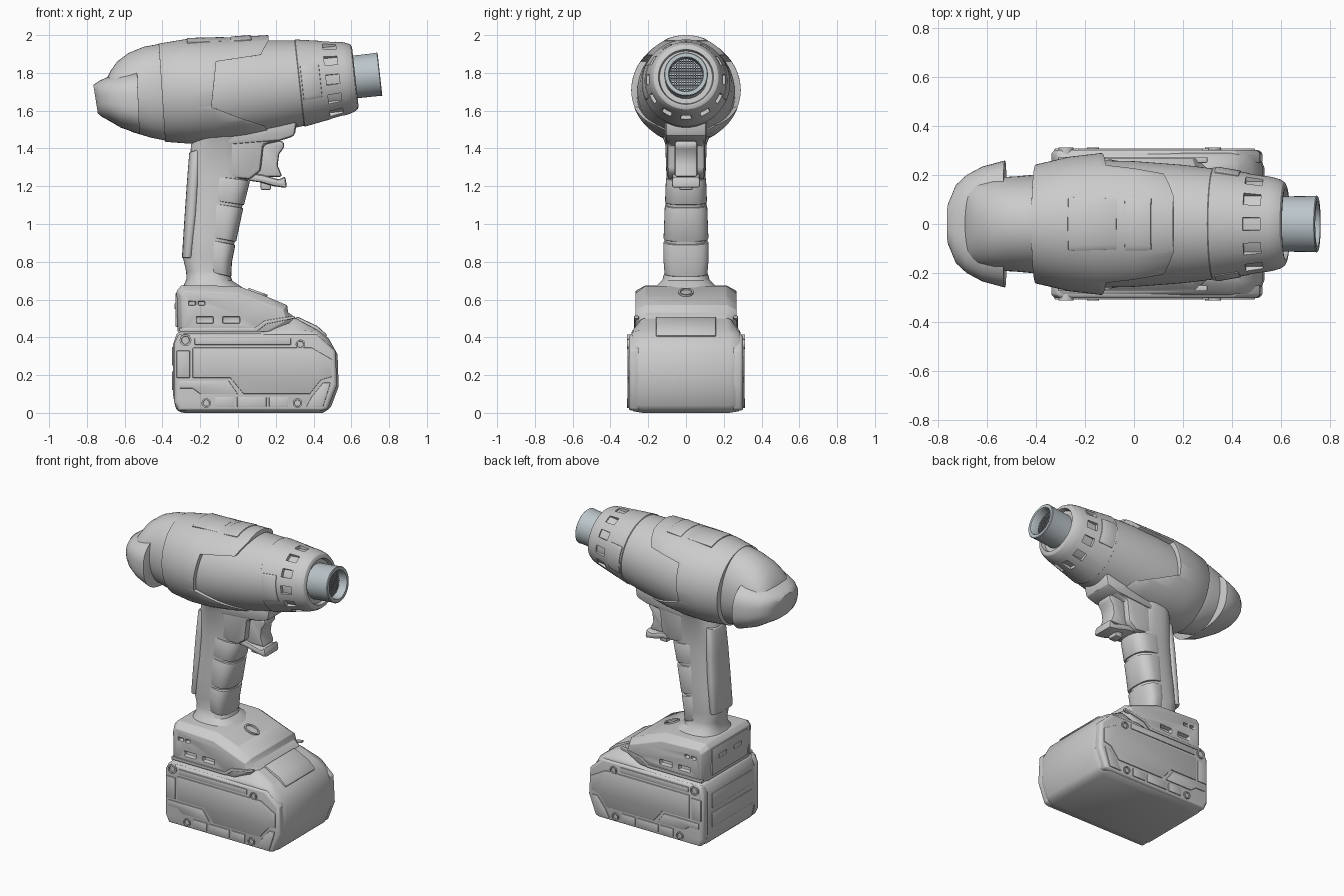
import bpy, bmesh, math
from mathutils import Vector, Matrix

if "Cube" in bpy.data.objects:
    bpy.data.objects.remove(bpy.data.objects["Cube"])

TILT = math.radians(6.3)                       # barrel axis rises towards the nozzle
BARREL = Matrix.Translation((0, 0, 1.71)) @ Matrix.Rotation(-TILT, 4, 'Y')
parts, cutters = [], []


def make(name, shells, bevel=0.0, mirror=False, cut=None, color=None, helper=False):
    """Skin each list of rings into a closed shell, all in one object."""
    bm = bmesh.new()
    for rings in shells:
        vs = [[bm.verts.new(p) for p in r] for r in rings]
        n = len(vs[0])
        for a, b in zip(vs, vs[1:]):
            for i in range(n):
                j = (i + 1) % n
                bm.faces.new((a[i], a[j], b[j], b[i]))
        bm.faces.new(vs[0][::-1])
        bm.faces.new(vs[-1])
    bmesh.ops.recalc_face_normals(bm, faces=bm.faces)
    me = bpy.data.meshes.new(name)
    bm.to_mesh(me)
    bm.free()
    ob = bpy.data.objects.new(name, me)
    bpy.context.collection.objects.link(ob)
    if cut:
        m = ob.modifiers.new("cut", 'BOOLEAN')
        m.operation, m.object, m.solver = 'DIFFERENCE', cut, 'EXACT'
    if bevel:
        m = ob.modifiers.new("bevel", 'BEVEL')
        m.width, m.segments, m.angle_limit = bevel, 2, math.radians(33)
        m.limit_method = 'ANGLE'
    if mirror:
        ob.modifiers.new("mirror", 'MIRROR').use_axis = (False, True, False)
    if color:
        mat = bpy.data.materials.new(name)
        mat.diffuse_color = color
        mat.use_nodes = True
        mat.node_tree.nodes["Principled BSDF"].inputs["Base Color"].default_value = mat.diffuse_color
        me.materials.append(mat)
    ob.hide_render = helper
    (cutters if helper else parts).append(ob)
    return ob


def loft(sections, e=1.0, n=56):
    """Superellipse rings from (xa, za, xb, zb, half width)."""
    rings = []
    for xa, za, xb, zb, w in sections:
        a, b = Vector((xa, 0, za)), Vector((xb, 0, zb))
        c, v, ring = (a + b) / 2, (a - b) / 2, []
        for i in range(n):
            t = 2 * math.pi * i / n
            co, si = math.cos(t), math.sin(t)
            ring.append(c + v * math.copysign(abs(co) ** e, co)
                        + Vector((0, w * math.copysign(abs(si) ** e, si), 0)))
        rings.append(ring)
    return rings


def lathe(profile):
    """Turn an (s, r) profile round the barrel axis."""
    secs = []
    for s, r in profile:
        a, b = BARREL @ Vector((s, 0, r)), BARREL @ Vector((s, 0, -r))
        secs.append((a.x, a.z, b.x, b.z, r))
    return loft(secs, n=72)


def wrap(s0, s1, ang, half, r_in, r0, r1, n=10):
    """Curved block hugging the barrel."""
    rings = []
    for i in range(n + 1):
        t = ang - half + 2 * half * i / n
        rings.append([BARREL @ Vector((s, r * math.sin(t), r * math.cos(t)))
                      for s, r in ((s0, r_in), (s1, r_in), (s1, r1), (s0, r0))])
    return rings


def prism(pts, *ys):
    return [[(x, y, z) for x, z in pts] for y in ys]


def rect(x0, x1, z0, z1):
    return [(x0, z0), (x1, z0), (x1, z1), (x0, z1)]


def shrink(pts, k, cx, cz):
    return [(cx + (x - cx) * k, cz + (z - cz) * k) for x, z in pts]


# Barrel: inner body, and rear shell with C-shaped side cutouts
make("barrel_body", [lathe([(-.36, .24), (-.2, .262), (0, .257), (.2, .242), (.335, .226)])])
side_cut = make("side_cutter", [prism([(-.14, 1.62), (-.115, 1.86), (.12, 1.895), (.16, 1.97), (.4, 1.97),
                                       (.4, 1.48), (.17, 1.48), (.14, 1.52), (0, 1.565)], -.5, .5)], helper=True)
make("rear_shell", [loft([(-.42, 1.955, -.385, 1.435, .243), (-.28, 1.978, -.25, 1.425, .275),
                          (-.16, 1.984, -.11, 1.432, .29), (0, 1.99, .04, 1.45, .28),
                          (.16, 2.0, .18, 1.477, .255)], n=72)], bevel=.01, cut=side_cut)
make("top_panels", [wrap(-.24, -.04, 0, .38, .26, .303, .286), wrap(-.01, .1, 0, .4, .26, .285, .281)], bevel=.006)

# Tail: dome and wrap-round bumper
make("tail_dome", [loft([(-.38, 1.96, -.36, 1.437, .205), (-.50, 1.938, -.46, 1.457, .195),
                         (-.58, 1.905, -.56, 1.487, .19), (-.64, 1.86, -.64, 1.53, .175),
                         (-.675, 1.81, -.69, 1.56, .155), (-.70, 1.76, -.72, 1.59, .13)], e=.95)], bevel=.01)
make("tail_bumper", [loft([(-.766, 1.737, -.742, 1.585, .09), (-.735, 1.758, -.72, 1.567, .16),
                           (-.69, 1.778, -.68, 1.545, .20), (-.62, 1.80, -.62, 1.51, .235),
                           (-.535, 1.825, -.52, 1.475, .26)], e=.75)], bevel=.012)

# Front collar with twelve notches, side windows and nozzle
notches = make("notch_cutter", [wrap(.47, .54, math.radians(30 * i), .13, .188, .26, .26, 4)
                                for i in range(12)], helper=True)
make("front_collar", [lathe([(.325, .225), (.33, .232), (.57, .192), (.6, .183), (.618, .172), (.625, .158),
                             (.625, .146), (.6, .14), (.6, .09)])], cut=notches)
make("collar_windows", [wrap(.34, .44, math.pi / 2, .42, .2, .235, .218)], bevel=.005, mirror=True)
STEEL = (.50, .56, .59, 1)
make("nozzle", [lathe([(.58, .113), (.735, .114), (.752, .116), (.756, .112), (.756, .093), (.745, .088),
                       (.69, .088), (.69, .02)])], color=STEEL)
bars = []
for i in range(-6, 7):
    c = i * .0125
    h = math.sqrt(.088 ** 2 - c * c)
    for swap in (0, 1):
        ring = [(c - .002, -h), (c + .002, -h), (c + .002, h), (c - .002, h)]
        bars.append([[BARREL @ Vector((s, *(q[::-1] if swap else q))) for q in ring] for s in (.688, .702)])
make("nozzle_grille", bars, color=(.3, .33, .35, 1))

# Handle and grip inlays
make("handle", [loft([(.02, 1.52, -.21, 1.48, .14), (.03, 1.43, -.248, 1.42, .11), (.06, 1.26, -.266, 1.22, .103),
                      (.03, 1.13, -.277, 1.05, .108), (0, .98, -.287, .92, .114), (-.04, .81, -.291, .82, .115),
                      (-.048, .75, -.275, .75, .112), (-.03, .70, -.272, .71, .125),
                      (.03, .66, -.29, .67, .165), (.05, .64, -.3, .65, .18)], e=.78)])
for k, segs in enumerate([((1.23, .058, .106), (1.10, .026, .111)), ((1.085, .022, .112), (.905, -.016, .119)),
                          ((.89, -.02, .119), (.80, -.038, .12), (.72, -.042, .113))]):
    make(f"front_grip_{k + 1}", [loft([(x + .006, z, -.17, z + .03, w) for z, x, w in segs], e=.75)], bevel=.006)
make("rear_grip", [loft([(-.19, 1.40, -.258, 1.38, .085), (-.2, 1.22, -.272, 1.2, .097),
                         (-.21, 1.05, -.283, 1.04, .103), (-.235, .82, -.297, .82, .106)], e=.75)], bevel=.006)

# Trigger group
make("trigger_housing", [prism([(-.15, 1.5), (.22, 1.5), (.23, 1.44), (.135, 1.42), (.12, 1.28),
                                (.06, 1.235), (-.1, 1.25)], -.1, .1)], bevel=.02)
make("trigger_shroud", [prism([(-.07, 1.415), (.22, 1.44), (.3, 1.465), (.315, 1.56), (-.07, 1.54)],
                              -.11, .11)], bevel=.02)
make("trigger", [prism([(.1, 1.44), (.24, 1.44), (.247, 1.41), (.218, 1.37), (.21, 1.31), (.235, 1.25),
                        (.1, 1.25)], -.06, .06)], bevel=.014)
make("trigger_guard", [prism([(.05, 1.27), (.13, 1.26), (.22, 1.235), (.25, 1.255), (.26, 1.19), (.19, 1.2),
                              (.12, 1.22), (.05, 1.23)], -.075, .075)], bevel=.015)
make("trigger_lock", [prism(rect(.12, .175, 1.18, 1.23), -.035, .035)], bevel=.008)

# Foot with side and rear slots
slots = []
for x0, x1, z0, z1 in ((-.22, -.13, .475, .508), (-.08, .01, .475, .508), (-.26, -.225, .57, .59), (-.21, -.175, .57, .59)):
    for sy in (-1, 1):
        slots.append(prism(rect(x0, x1, z0, z1), sy * .235, sy * .35))
foot_cut = make("slot_cutter", slots, helper=True)
foot = [(-.32, .43), (-.325, .645), (-.30, .675), (0, .672), (.15, .617), (.26, .57), (.268, .53), (.31, .5), (.31, .43)]
foot_side = [(-.295, .43), (-.3, .62), (-.28, .645), (0, .632), (.14, .58), (.24, .545), (.25, .51), (.26, .49), (.15, .43)]
make("foot", [[*prism(foot_side, -.268), *prism(foot, -.215, .215), *prism(foot_side, .268)]], bevel=.01, cut=foot_cut)
make("foot_rear_panel", [prism(rect(-.332, -.3, .455, .635), -.19, .19)], bevel=.008)
make("foot_rear_slots", [prism(rect(-.337, -.31, .55, .58), y - .04, y + .04) for y in (-.08, .08)], bevel=.003)
make("foot_side_trim", [prism([(-.31, .43), (.1, .43), (.15, .47), (.3, .5), (.3, .515), (.14, .488), (.09, .45),
                               (-.31, .45)], .25, .275)], bevel=.004, mirror=True)
make("foot_button", [loft([(.15, .605, .05, .642, .04), (.157, .625, .057, .662, .04), (.147, .629, .067, .658, .03),
                           (.145, .622, .065, .651, .028)], n=32)])

# Battery: core, side plates, raised panels, screws and latch
core = [(-.33, .02), (-.345, .1), (-.345, .36), (-.32, .43), (.12, .43), (.2, .47), (.30, .505), (.42, .44),
        (.48, .395), (.527, .31), (.533, .14), (.49, .025), (.45, 0), (-.30, 0)]
core_side = shrink([(x, min(z, .44)) for x, z in core], .95, .09, .21)
make("battery_core", [[*prism(core_side, -.29), *prism(core, -.23, .23), *prism(core_side, .29)]], bevel=.015)
plate = [(-.315, .012), (-.338, .06), (-.338, .37), (-.315, .415), (.42, .415), (.515, .33), (.525, .15), (.475, .02), (.45, .012)]
make("battery_side_plate", [[*prism(plate, .25, .29), *prism(shrink(plate, .965, .09, .21), .303)]],
     bevel=.006, mirror=True)
panels = [[(-.24, .345), (.39, .345), (.495, .285), (.495, .19), (.44, .175), (.38, .1), (.03, .1), (-.04, .185), (-.24, .185)],
          [(-.31, .17), (-.05, .17), (0, .1), (-.2, .1), (-.24, .13), (-.31, .13)],
          [(-.325, .33), (-.255, .33), (-.255, .185), (-.325, .185)],
          rect(-.12, -.02, .03, .085), rect(-.005, .15, .03, .085), rect(.165, .265, .03, .085),
          [(.36, .03), (.45, .03), (.49, .16), (.45, .16), (.39, .085)],
          [(-.23, .36), (.28, .36), (.28, .395), (-.23, .395)]]
make("battery_panels", [prism(p, .28, .309) for p in panels], bevel=.004, mirror=True)


def disc(x, z, r, y):
    return [(x + r * math.cos(i * math.pi / 10), y, z + r * math.sin(i * math.pi / 10)) for i in range(20)]


make("battery_screws", [[disc(x, z, r, .28), disc(x, z, r, .312), disc(x, z, r * .7, .312), disc(x, z, r * .65, .304)]
                        for x, z, r in ((-.278, .385, .031), (.33, .363, .025), (-.168, .052, .025), (.315, .052, .025))],
     mirror=True)
make("battery_latch", [[*prism([(.29, .45), (.31, .512), (.42, .46), (.475, .41), (.44, .38)], -.16, .16)]], bevel=.01)
make("battery_rear_ribs", [prism(rect(-.35, -.32, z, z + .1), -.215, .215) for z in (.12, .25)], bevel=.005)

# Bake modifiers, smooth shading with sharp creases, drop the cutters
bpy.context.view_layer.update()
dg = bpy.context.evaluated_depsgraph_get()
baked = [bpy.data.meshes.new_from_object(o.evaluated_get(dg)) for o in parts]
for o, me in zip(parts, baked):
    o.modifiers.clear()
    o.data = me
    me.shade_smooth()
    me.set_sharp_from_angle(angle=math.radians(32))
for o in cutters:
    bpy.data.objects.remove(o)
